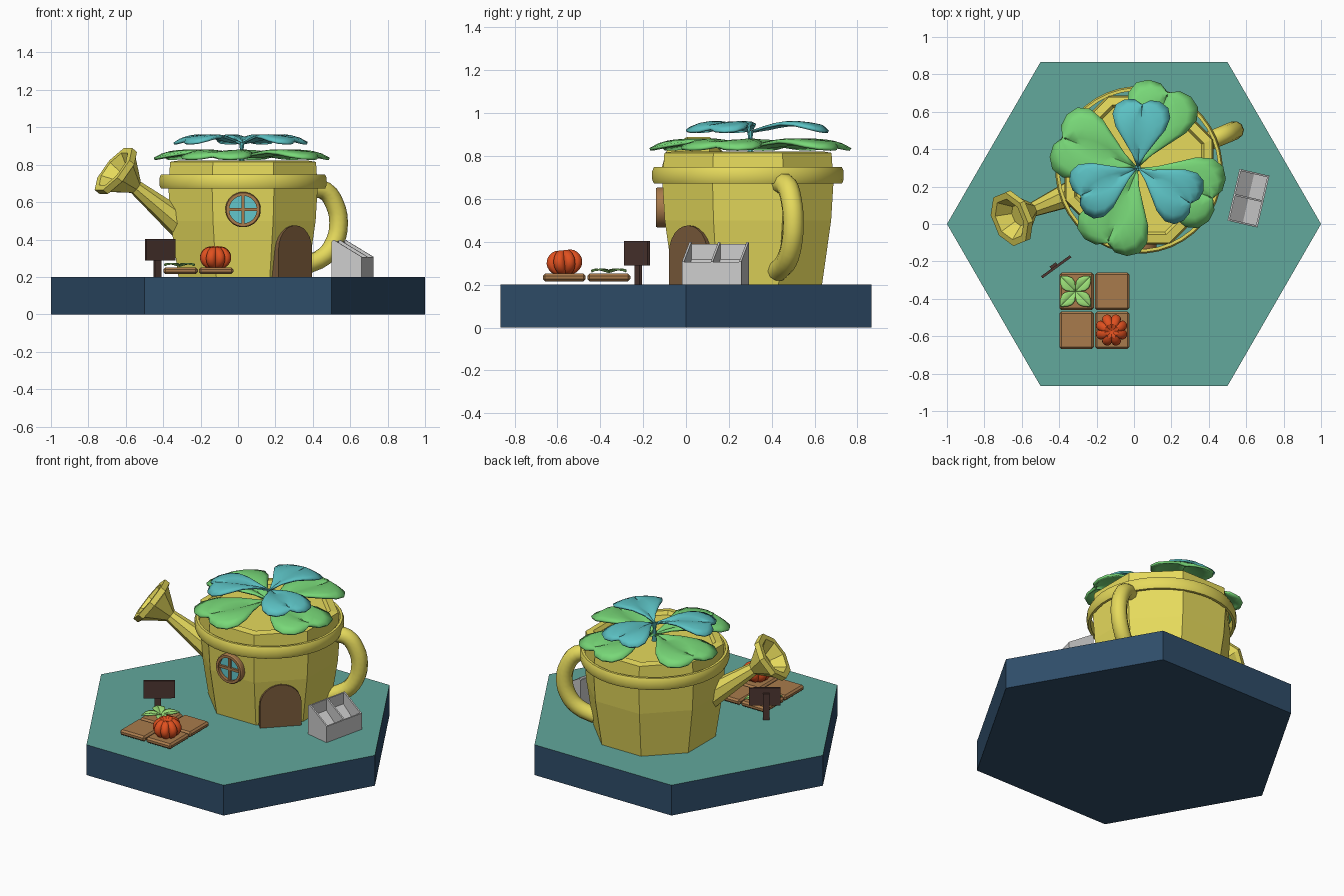
import bpy, bmesh
from math import sin, cos, pi, radians
from mathutils import Matrix, Vector

if "Cube" in bpy.data.objects:
    bpy.data.objects.remove(bpy.data.objects["Cube"])

def mat(name, hexcol):
    m = bpy.data.materials.new(name)
    srgb = [int(hexcol[i:i + 2], 16) / 255 for i in (0, 2, 4)]
    m.diffuse_color = [((c + .055) / 1.055) ** 2.4 for c in srgb] + [1]
    m.use_nodes = True
    m.node_tree.nodes["Principled BSDF"].inputs["Base Color"].default_value = m.diffuse_color
    return m

NAVY, TEAL, YELLOW = mat("navy", "2F4D69"), mat("teal", "62A89C"), mat("yellow", "E6DA5C")
WOOD, DOOR, DARK = mat("wood", "A97B4C"), mat("door_wood", "7C5C3C"), mat("dark_wood", "4E3631")
GREEN, AQUA, GLASS = mat("green", "78D878"), mat("aqua", "5CC2C4"), mat("glass", "62C6CC")
SPROUT, ORANGE = mat("sprout", "9CE078"), mat("orange", "E0501F")

def finish(bm, name, material, M=Matrix(), smooth=None):
    bmesh.ops.remove_doubles(bm, verts=bm.verts, dist=1e-5)
    bmesh.ops.recalc_face_normals(bm, faces=bm.faces)
    me = bpy.data.meshes.new(name)
    bm.to_mesh(me)
    bm.free()
    ob = bpy.data.objects.new(name, me)
    bpy.context.collection.objects.link(ob)
    ob.matrix_world = M
    if material:
        me.materials.append(material)
    if smooth:
        bpy.ops.object.select_all(action='DESELECT')
        ob.select_set(True)
        bpy.context.view_layer.objects.active = ob
        bpy.ops.object.shade_smooth_by_angle(angle=radians(smooth))
    return ob

def lathe(name, prof, n, material, M=Matrix(), smooth=None):
    bm = bmesh.new()
    rings = [[bm.verts.new((r * cos(2 * pi * (k + .5) / n), r * sin(2 * pi * (k + .5) / n), z))
              for k in range(n)] for r, z in prof]
    for a, b in zip(rings, rings[1:]):
        for k in range(n):
            bm.faces.new((a[k], a[k - 1], b[k - 1], b[k]))
    return finish(bm, name, material, M, smooth)

def prism(name, pts, depth, material, M=Matrix()):
    bm = bmesh.new()
    f = bm.faces.new([bm.verts.new((x, y, 0)) for x, y in pts])
    ext = bmesh.ops.extrude_face_region(bm, geom=[f])["geom"]
    bmesh.ops.translate(bm, vec=(0, 0, depth), verts=[v for v in ext if isinstance(v, bmesh.types.BMVert)])
    return finish(bm, name, material, M)

def box(name, size, loc, material, M=Matrix(), bevel=0):
    bm = bmesh.new()
    bmesh.ops.create_cube(bm, size=1, matrix=Matrix.Translation(loc) @ Matrix.Diagonal((*size, 1)))
    if bevel:
        bmesh.ops.bevel(bm, geom=bm.edges[:], offset=bevel, segments=1, affect='EDGES')
    return finish(bm, name, material, M)

def leaf(name, outline, L, loc, ang, material, rise, fold, droop, thick):
    bm, n, m = bmesh.new(), len(outline) - 1, 4
    rows = []
    for i, (ox, oy) in enumerate(outline):
        mx, row = outline[-1][0] * i / n, []
        for j in range(-m, m + 1):
            v = abs(j) / m
            x, y = mx + v * (ox - mx), v * oy * (1 if j > 0 else -1)
            r = (x * x + y * y) ** .5
            z = rise * sin(.85 * pi * r) - fold * (1 - v) ** 4 * min(1, 4 * r) - droop * v ** 3 * r
            row.append(bm.verts.new((x * L, y * L, z)))
        rows.append(row)
    for a, b in zip(rows, rows[1:]):
        for j in range(2 * m):
            bm.faces.new((a[j], b[j], b[j + 1], a[j + 1]))
    bmesh.ops.dissolve_degenerate(bm, dist=1e-5, edges=bm.edges)
    ob = finish(bm, name, material, Matrix.Translation(loc) @ Matrix.Rotation(radians(ang), 4, 'Z'), 40)
    s = ob.modifiers.new("thickness", 'SOLIDIFY')
    s.thickness, s.offset = thick, 0
    return ob

T, R = Matrix.Translation, Matrix.Rotation
CX, CY = .027, .289

# hexagonal base, teal on top
base = prism("base", [(cos(k * pi / 3), sin(k * pi / 3)) for k in range(6)], .2, NAVY)
base.data.materials.append(TEAL)
for p in base.data.polygons:
    p.material_index = int(p.normal.z > .5)

# octagonal can with recessed top
POT = T((CX, CY, 0))
lathe("can_body", [(0, .2), (.374, .2), (.42, .5), (.432, .68), (.422, .815), (.375, .822),
                   (.36, .8), (0, .8)], 8, YELLOW, POT)
lathe("can_ring", [(.424, .672), (.44, .672), (.448, .69), (.448, .73), (.44, .748), (.424, .748),
                   (.424, .672)], 40, YELLOW, POT, 40)

# spout and flared octagonal rose
az, el = radians(202.5), radians(37)
axis = Vector((cos(az) * cos(el), sin(az) * cos(el), sin(el)))
S = T((-.655, .03, .768)) @ axis.to_track_quat('Z', 'Y').to_matrix().to_4x4()
lathe("spout", [(0, -.56), (.085, -.54), (.038, -.13), (0, -.13)], 8, YELLOW, S)
lathe("spout_head", [(0, -.145), (.042, -.145), (.128, -.03), (.152, -.02), (.152, .015), (.115, .015),
                     (.06, -.055), (0, -.055)], 8, YELLOW, S)

# looped handle opposite the spout
cu = bpy.data.curves.new("handle", 'CURVE')
cu.dimensions, cu.bevel_depth, cu.bevel_resolution, cu.resolution_u, cu.use_fill_caps = '3D', .05, 3, 3, True
path = [(.40, .672), (.475, .66), (.53, .59), (.553, .49), (.53, .385), (.47, .31), (.36, .262)]
sp = cu.splines.new('BEZIER')
sp.bezier_points.add(len(path) - 1)
for bp, (s, z) in zip(sp.bezier_points, path):
    bp.co = (CX + s * cos(pi / 8), CY + s * sin(pi / 8), z)
    bp.handle_left_type = bp.handle_right_type = 'AUTO'
handle = bpy.data.objects.new("handle", cu)
bpy.context.collection.objects.link(handle)
cu.materials.append(YELLOW)
bpy.ops.object.select_all(action='DESELECT')
handle.select_set(True)
bpy.context.view_layer.objects.active = handle
bpy.ops.object.convert(target='MESH')
bpy.ops.object.shade_smooth_by_angle(angle=radians(50))

# round window on the front face
W = T((CX, -.1, .56)) @ R(pi / 2, 4, 'X')
lathe("window_frame", [(.074, -.01), (.095, -.01), (.095, .032), (.09, .04), (.074, .04), (.074, -.01)],
      24, WOOD, W, 30)
lathe("window_glass", [(0, 0), (.078, 0), (.078, .018), (0, .018)], 24, GLASS, W)
box("window_bar_upright", (.016, .155, .02), (0, 0, .022), WOOD, W)
box("window_bar_level", (.155, .016, .02), (0, 0, .022), WOOD, W)

# arched door on the front right face
arch = [(-.126, 0), (.126, 0)] + [(.126 * cos(k * pi / 12), .15 + .126 * sin(k * pi / 12)) for k in range(13)]
prism("door", arch, .07, DOOR,
      T((CX, CY, .2)) @ R(radians(45), 4, 'Z') @ T((0, -.325, 0)) @ R(pi / 2, 4, 'X'))

# clover plant: four large leaves under three small ones
HEART = [(0, 0), (.2, .09), (.4, .23), (.58, .36), (.76, .42), (.9, .38), (.98, .26), (.99, .12), (.92, 0)]
for k in range(4):
    leaf(f"large_leaf_{k}", HEART, .465, (.02, .3, .84), 68 + 90 * k, GREEN, .038, .02, .025, .014)
for k in range(3):
    leaf(f"small_leaf_{k}", HEART, .365, (.02, .3, .912), 86 + 120 * k, AQUA, .048, .015, .02, .012)
lathe("plant_stem", [(0, .79), (.018, .79), (.01, .88), (.016, .918), (0, .918)], 8, AQUA, T((.02, .3, 0)))

# garden bed of four tiles
for i, x in enumerate((-.307, -.117)):
    for j, y in enumerate((-.36, -.568)):
        box(f"bed_tile_{i}{j}", (.184, .2, .036), (x, y, .233), WOOD, bevel=.011)

# ribbed pumpkin
bm = bmesh.new()
bmesh.ops.create_uvsphere(bm, u_segments=64, v_segments=14, radius=1)
for v in bm.verts:
    x, y, z = v.co
    r = (x * x + y * y) ** .5
    if r > 1e-4:
        f = .78 + .22 * abs(sin(4 * Vector((x, y)).angle_signed(Vector((1, 0))))) ** .6
        v.co.x, v.co.y = x * f, y * f
    v.co.z = z * (1 - .35 * max(0, 1 - 2 * r))
finish(bm, "pumpkin", ORANGE, T((-.12, -.567, .304)) @ R(radians(6), 4, 'X') @ Matrix.Diagonal((.088, .088, .066, 1)), 40)

# four-leaf sprout
POINTED = [(0, 0), (.15, .15), (.35, .3), (.55, .33), (.75, .24), (.9, .1), (1, 0)]
for k in range(4):
    leaf(f"sprout_leaf_{k}", POINTED, .115, (-.313, -.36, .256), 45 + 90 * k, SPROUT, .018, .006, .004, .004)

# sign on a post
G = T((-.417, -.227, 0)) @ R(radians(36), 4, 'Z')
box("sign_board", (.19, .014, .115), (0, -.002, .346), DARK, G)
box("sign_post", (.04, .014, .17), (-.008, .012, .285), DARK, G)

# grey double bin with a sloping open top
B = T((.612, .138, .2)) @ R(radians(-13), 4, 'Z')
slope = [(-.082, 0), (.082, 0), (.082, .108), (-.07, .198), (-.082, .19)]
up = R(pi / 2, 4, 'X')
for k, y in enumerate((-.132, .006, .142)):
    prism(f"bin_side_{k}", slope, .01, None, B @ T((0, y, 0)) @ up)
box("bin_back", (.01, .27, .19), (-.077, 0, .095), None, B)
box("bin_front", (.01, .27, .106), (.077, 0, .053), None, B)
floor = [(-.075, .01), (.075, .01), (.075, .05), (0, .06), (-.075, .12)]
prism("bin_floor", floor, .27, None, B @ T((0, .135, 0)) @ up)
